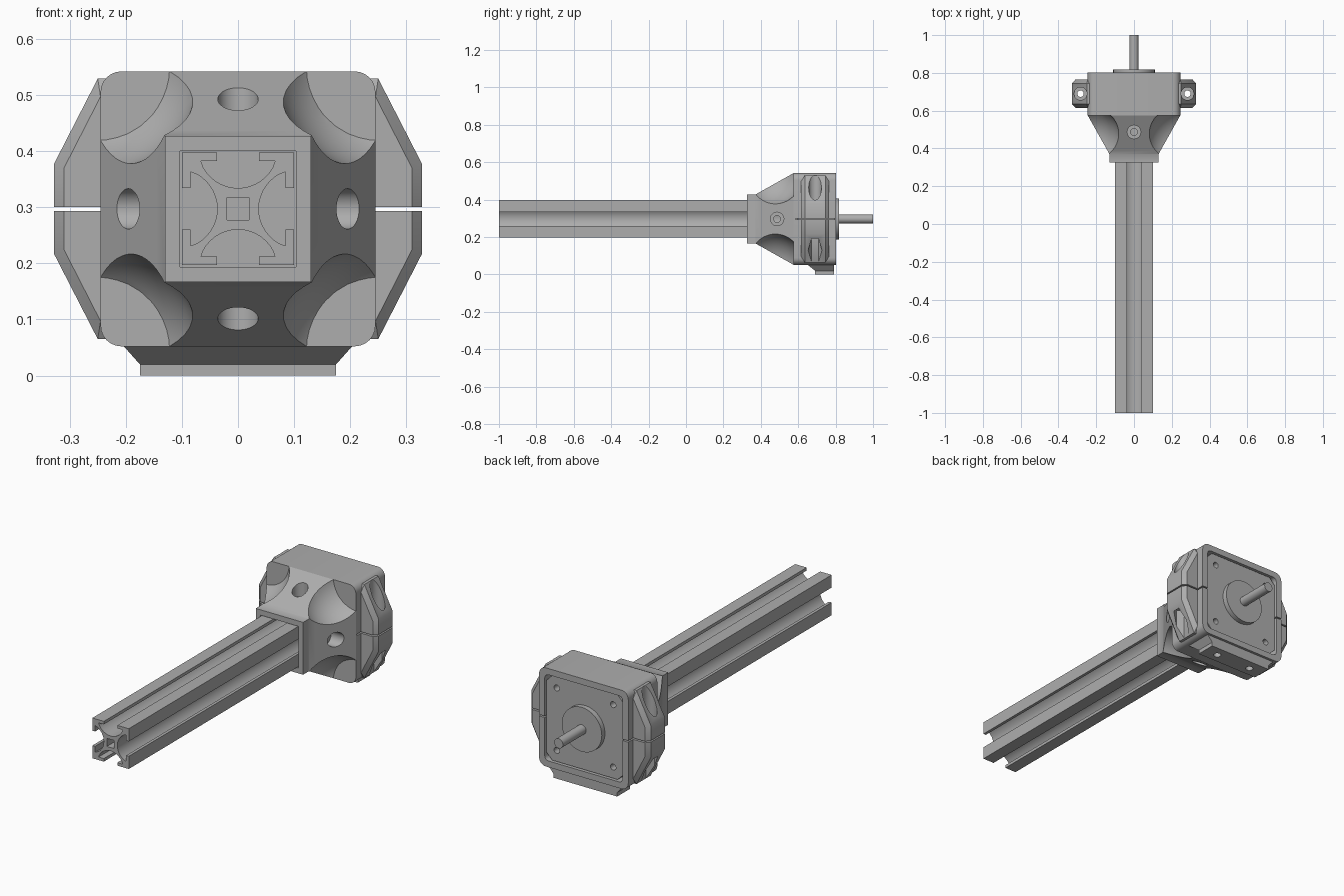
import bpy, bmesh, math
from mathutils import Matrix, Vector

if "Cube" in bpy.data.objects:
    bpy.data.objects.remove(bpy.data.objects["Cube"], do_unlink=True)

grey = bpy.data.materials.new("mid grey")
grey.use_nodes = True
grey.diffuse_color = (0.42, 0.42, 0.42, 1)
grey.node_tree.nodes["Principled BSDF"].inputs["Base Color"].default_value = grey.diffuse_color

ZC = 0.297          # height of the main axis
SIDES = (-1, 1)


def finish(name, bm):
    bmesh.ops.recalc_face_normals(bm, faces=bm.faces)
    me = bpy.data.meshes.new(name)
    bm.to_mesh(me)
    bm.free()
    ob = bpy.data.objects.new(name, me)
    bpy.context.collection.objects.link(ob)
    me.materials.append(grey)
    return ob


def loft(name, sections):
    """Skin a run of matching closed sections and cap both ends."""
    bm = bmesh.new()
    rings = [[bm.verts.new(p) for p in s] for s in sections]
    n = len(rings[0])
    for a, b in zip(rings, rings[1:]):
        for i in range(n):
            j = (i + 1) % n
            bm.faces.new((a[i], a[j], b[j], b[i]))
    bm.faces.new(rings[0])
    bm.faces.new(rings[-1])
    return finish(name, bm)


def along_y(pts, y):
    return [(u, y, ZC + v) for u, v in pts]


def square(h):
    return [(-h, -h), (h, -h), (h, h), (-h, h)]


def rounded(h, r, steps):
    pts = []
    for k in range(4):
        mid = math.radians(45 + 90 * k)
        cx, cy = (math.copysign(h - r, f(mid)) for f in (math.cos, math.sin))
        for i in range(steps + 1):
            a = mid + math.pi / 2 * (i / steps - 0.5)
            pts.append((cx + r * math.cos(a), cy + r * math.sin(a)))
    return pts


def cyl(name, start, end, r, n=32):
    a, b = Vector(start), Vector(end)
    bm = bmesh.new()
    turn = (b - a).to_track_quat('Z', 'Y').to_matrix().to_4x4()
    bmesh.ops.create_cone(bm, cap_ends=True, segments=n, radius1=r, radius2=r,
                          depth=(b - a).length,
                          matrix=Matrix.Translation((a + b) / 2) @ turn)
    return finish(name, bm)


def ball(centre, r):
    bm = bmesh.new()
    bmesh.ops.create_uvsphere(bm, u_segments=48, v_segments=32, radius=r,
                              matrix=Matrix.Translation(centre))
    return finish("cutter", bm)


def box(lo, hi):
    (a, b, c), (d, e, f) = lo, hi
    return loft("cutter", [[(a, b, z), (d, b, z), (d, e, z), (a, e, z)] for z in (c, f)])


def select(ob):
    bpy.ops.object.select_all(action='DESELECT')
    bpy.context.view_layer.objects.active = ob
    ob.select_set(True)


def cut(ob, cutters):
    for c in cutters:
        c.hide_render = True
        m = ob.modifiers.new("cut", 'BOOLEAN')
        m.operation, m.solver, m.object = 'DIFFERENCE', 'EXACT', c
        select(ob)
        bpy.ops.object.modifier_apply(modifier=m.name)
        bpy.data.objects.remove(c, do_unlink=True)


def smooth(ob):
    select(ob)
    bpy.ops.object.shade_smooth_by_angle(angle=math.radians(30))


# Slotted rail: one side of the outline, turned four times, around a square bore
R = 0.0704
side = [(-0.1, 0.1), (-0.037, 0.1), (-0.037, 0.085), (-0.066, 0.085)]
for i in range(15):
    a = math.radians(61.7) * (i / 7 - 1)
    side.append((R * math.sin(a), 0.1074 - R * math.cos(a)))
side += [(-u, v) for u, v in reversed(side[1:4])]
outline = []
for k in range(4):
    c, s = round(math.cos(k * math.pi / 2)), round(math.sin(k * math.pi / 2))
    outline += [(u * c + v * s, v * c - u * s) for u, v in side]
cu = bpy.data.curves.new("slotted_rail", 'CURVE')
cu.dimensions, cu.fill_mode = '2D', 'BOTH'
cu.extrude = 0.785
for pts in (outline, square(0.02)):
    sp = cu.splines.new('POLY')
    sp.points.add(len(pts) - 1)
    for p, (u, v) in zip(sp.points, pts):
        p.co = (u, v, 0, 1)
    sp.use_cyclic_u = True
rail = bpy.data.objects.new("slotted_rail", cu)
bpy.context.collection.objects.link(rail)
cu.materials.append(grey)
rail.location = (0, -0.215, ZC)
rail.rotation_euler = (math.pi / 2, 0, 0)
select(rail)
bpy.ops.object.convert(target='MESH')
smooth(bpy.context.object)

# Tapered socket with scooped corners and four screw wells
socket = loft("tapered_socket", [along_y(square(h), y) for h, y in
                                 ((0.13, 0.325), (0.13, 0.37), (0.245, 0.575))])
tools = [ball((sx * 0.251, 0.444, ZC + sz * 0.251), 0.184) for sx in SIDES for sz in SIDES]
for dx, dz in ((1, 0), (-1, 0), (0, 1), (0, -1)):
    for r, inner in ((0.036, 0.145), (0.018, 0.09)):
        tools.append(cyl("cutter", (dx * inner, 0.487, ZC + dz * inner),
                         (dx * 0.3, 0.487, ZC + dz * 0.3), r))
tools.append(loft("cutter", [along_y(square(0.1035), y) for y in (0.3, 0.57)]))
cut(socket, tools)
smooth(socket)


def slit(s):
    xs = sorted((s * 0.2, s * 0.36))
    return box((xs[0], 0.585, ZC - 0.0035), (xs[1], 0.83, ZC + 0.0035))


# Motor housing, open at the back and slit at both sides
housing = loft("motor_housing", [along_y(rounded(0.245, 0.037, 6), y) for y in (0.575, 0.803)])
cut(housing, [loft("cutter", [along_y(rounded(0.214, 0.02, 3), y) for y in (0.6, 0.85)])]
    + [slit(s) for s in SIDES])
smooth(housing)

# Clamp lugs with bolt wells above and nut pockets below
outer = [(0.328, 0.08), (0.25, 0.232), (0.22, 0.232)]
inner = [(0.31, 0.073), (0.245, 0.2), (0.22, 0.2)]
for s, word in ((1, "left"), (-1, "right")):
    rings = []
    for half, y in ((inner, 0.615), (outer, 0.635), (outer, 0.745), (inner, 0.765)):
        pts = half + [(u, -v) for u, v in reversed(half)]
        rings.append(along_y([(s * u, v) for u, v in pts], y))
    lug = loft(word + "_clamp_lug", rings)
    x, y = s * 0.283, 0.69
    cut(lug, [cyl("cutter", (x, y, ZC + 0.075), (x, y, 0.6), 0.034),
              cyl("cutter", (x, y, -0.05), (x, y, ZC - 0.08), 0.037, 6),
              cyl("cutter", (x, y, 0), (x, y, 0.6), 0.017, 24), slit(s)])
    smooth(lug)

# Mounting foot under the housing
foot = loft("mounting_foot", [[(-w, f, z), (w, f, z), (w, 0.79, z), (-w, 0.79, z)]
                              for w, f, z in ((0.175, 0.69, 0), (0.175, 0.69, 0.02),
                                              (0.207, 0.645, 0.056))])
cut(foot, [cyl("cutter", (s * 0.1, 0.738, -0.02), (s * 0.1, 0.738, 0.045), 0.018, 24)
           for s in SIDES])
smooth(foot)

# Motor with screw holes, pilot boss and shaft
motor = loft("motor_body", [along_y(rounded(0.21, 0.03, 1), y) for y in (0.602, 0.793)])
cut(motor, [cyl("cutter", (sx * 0.155, 0.75, ZC + sz * 0.155),
                (sx * 0.155, 0.82, ZC + sz * 0.155), 0.015, 20)
            for sx in SIDES for sz in SIDES])
smooth(motor)
smooth(cyl("pilot_boss", (0, 0.78, ZC), (0, 0.818, ZC), 0.11, 48))
smooth(cyl("motor_shaft", (0, 0.78, ZC), (0, 1.0, ZC), 0.024, 32))
